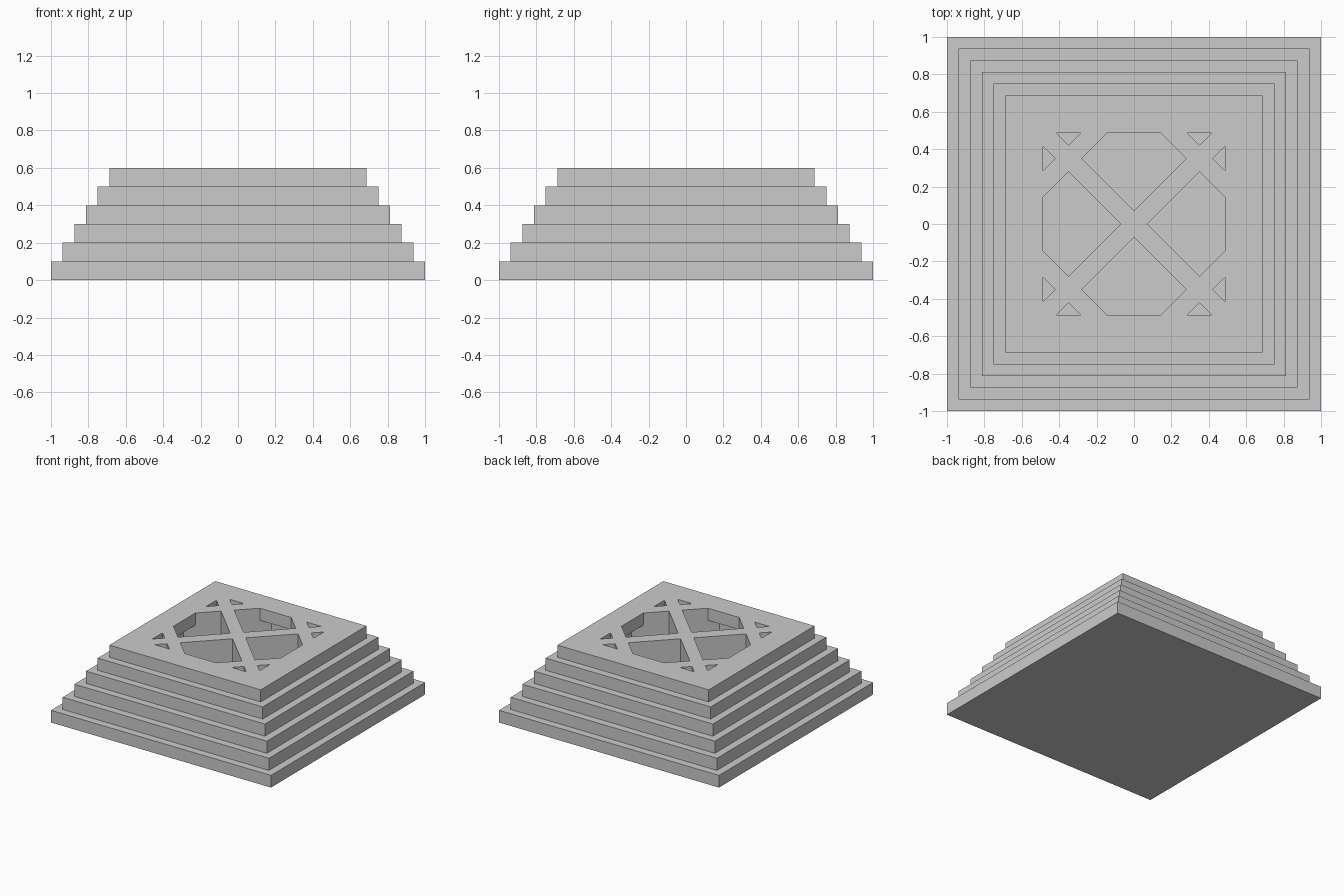
import bpy, bmesh, math

if "Cube" in bpy.data.objects:
    bpy.data.objects.remove(bpy.data.objects["Cube"])

STEP_H = 0.1
HALVES = [1.0 - 0.0625 * i for i in range(6)]
WALL = 0.2


def stepped_block(name, layers):
    """Closed stack of square layers; layers = [(half_size, z0, z1), ...]"""
    bm = bmesh.new()
    rings = []
    for h, z0, z1 in layers:
        for z in (z0, z1):
            rings.append([bm.verts.new((sx * h, sy * h, z))
                          for sx, sy in ((-1, -1), (1, -1), (1, 1), (-1, 1))])
    for a, b in zip(rings, rings[1:]):
        for i in range(4):
            j = (i + 1) % 4
            bm.faces.new((a[i], a[j], b[j], b[i]))
    bm.faces.new(rings[0][::-1])
    bm.faces.new(rings[-1])
    bmesh.ops.recalc_face_normals(bm, faces=bm.faces)
    me = bpy.data.meshes.new(name)
    bm.to_mesh(me)
    bm.free()
    ob = bpy.data.objects.new(name, me)
    bpy.context.collection.objects.link(ob)
    return ob


def cut(target, cutter):
    mod = target.modifiers.new("cut", 'BOOLEAN')
    mod.operation = 'DIFFERENCE'
    mod.solver = 'EXACT'
    mod.object = cutter
    bpy.context.view_layer.objects.active = target
    bpy.ops.object.modifier_apply(modifier=mod.name)
    bpy.data.objects.remove(cutter)


# Solid stepped pyramid
body = stepped_block("stepped_pyramid",
                     [(h, i * STEP_H, (i + 1) * STEP_H) for i, h in enumerate(HALVES)])

# Hollow interior: each upper layer is a frame of constant width
layers = [(h - WALL, i * STEP_H, (i + 1) * STEP_H) for i, h in enumerate(HALVES)][1:]
h, z0, z1 = layers[-1]
layers[-1] = (h, z0, z1 + 0.1)
cavity = stepped_block("cavity_cutter", layers)

# Diagonal lattice bars left standing in the hollow
for angle in (math.pi / 4, -math.pi / 4):
    for offset in (-0.495, 0, 0.495):
        bpy.ops.mesh.primitive_cube_add(
            size=1, rotation=(0, 0, angle),
            location=(-math.sin(angle) * offset, math.cos(angle) * offset, 0.4))
        bar = bpy.context.object
        bar.scale = (4, 0.1, 1.0)
        bpy.context.view_layer.update()
        cut(cavity, bar)

cut(body, cavity)
